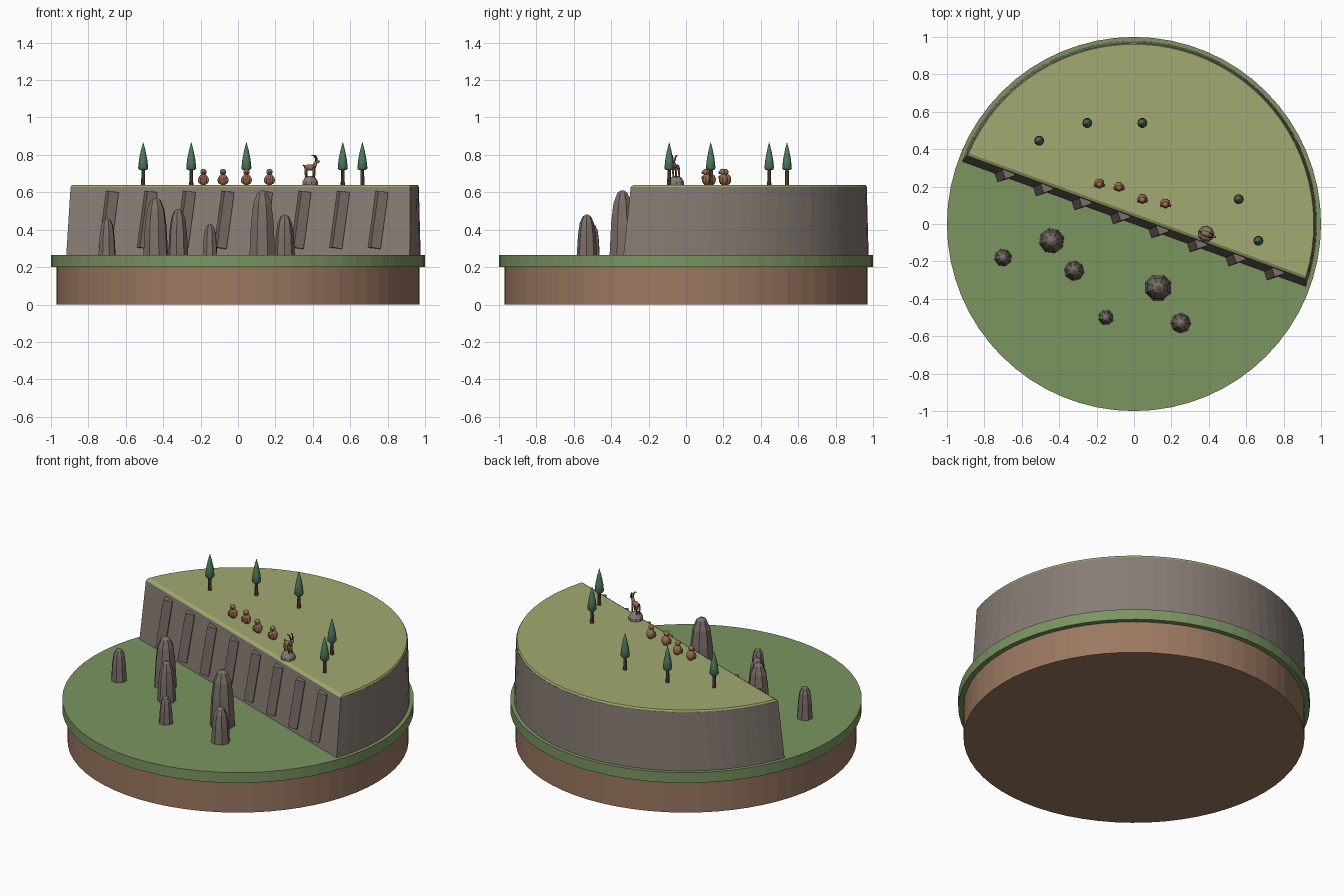
import bpy, bmesh, math
from mathutils import Vector, Matrix

if "Cube" in bpy.data.objects:
    bpy.data.objects.remove(bpy.data.objects["Cube"])

TURN = math.radians(-20)      # heading of the cliff line
GROUND, PLATEAU = 0.265, 0.64


def material(name, r, g, b):
    m = bpy.data.materials.new(name)
    m.use_nodes = True
    m.diffuse_color = (r, g, b, 1)
    m.node_tree.nodes["Principled BSDF"].inputs["Base Color"].default_value = (r, g, b, 1)
    return m


soil = material("soil brown", 0.33, 0.19, 0.12)
grass = material("valley green", 0.20, 0.30, 0.12)
meadow = material("meadow olive", 0.36, 0.40, 0.16)
rock = material("cliff grey", 0.24, 0.20, 0.175)
spire_rock = material("spire grey", 0.20, 0.16, 0.14)
bark = material("bark", 0.13, 0.08, 0.05)
needles = material("needle green", 0.08, 0.19, 0.11)
fur = material("fur brown", 0.31, 0.15, 0.08)
chest_red = material("chest pink", 0.42, 0.14, 0.10)
horn_dark = material("horn dark", 0.07, 0.045, 0.03)


def finish(name, bm, mat, smooth=False):
    bmesh.ops.recalc_face_normals(bm, faces=bm.faces)
    mesh = bpy.data.meshes.new(name)
    bm.to_mesh(mesh)
    bm.free()
    mesh.materials.append(mat)
    for p in mesh.polygons:
        p.use_smooth = smooth
    ob = bpy.data.objects.new(name, mesh)
    bpy.context.collection.objects.link(ob)
    return ob


def loft(name, loops, mat, smooth=False):
    """Skin closed loops of equal length and cap both ends."""
    bm = bmesh.new()
    rings = [[bm.verts.new(p) for p in loop] for loop in loops]
    n = len(rings[0])
    for a, b in zip(rings, rings[1:]):
        for i in range(n):
            j = (i + 1) % n
            bm.faces.new((a[i], a[j], b[j], b[i]))
    bm.faces.new(rings[0])
    bm.faces.new(rings[-1])
    return finish(name, bm, mat, smooth)


def lathe(name, profile, sides, at, mat, smooth=False, spin=0.0):
    """Round part from (radius, height) pairs."""
    loops = [[(at[0] + r * math.cos(spin + math.tau * i / sides),
               at[1] + r * math.sin(spin + math.tau * i / sides),
               at[2] + z) for i in range(sides)] for r, z in profile]
    return loft(name, loops, mat, smooth)


def ball(name, at, size, mat, turn=0.0):
    bm = bmesh.new()
    bmesh.ops.create_uvsphere(bm, u_segments=12, v_segments=8, radius=1)
    bm.transform(Matrix.Translation(at) @ Matrix.Rotation(turn, 4, "Z")
                 @ Matrix.Diagonal((*size, 1)))
    return finish(name, bm, mat, True)


def limb(name, points, radii, mat, sides=8):
    """Tapered tube through points lying roughly in one plane."""
    pts = [Vector(p) for p in points]
    loops = []
    for i, (p, r) in enumerate(zip(pts, radii)):
        d = pts[min(i + 1, len(pts) - 1)] - pts[max(i - 1, 0)]
        q = Matrix.Rotation(TURN, 3, "Z")
        side = q @ Vector((0, 1, 0))
        up = d.cross(side).normalized()
        loops.append([p + r * (math.cos(math.tau * k / sides) * side
                               + math.sin(math.tau * k / sides) * up) for k in range(sides)])
    return loft(name, loops, mat, True)


# Round base
lathe("soil_base", [(0.97, 0), (0.97, 0.2)], 64, (0, 0, 0), soil)
lathe("valley_grass", [(1, 0.2), (1, GROUND)], 64, (0, 0, 0), grass)


# Plateau: a disc segment with a straight, leaning front
def segment(radius, offset, z, steps=40):
    start = math.asin(offset / radius)
    angles = [start + (math.pi - 2 * start) * i / steps for i in range(steps + 1)]
    return [(radius * math.cos(a + TURN), radius * math.sin(a + TURN), z) for a in angles]


loft("cliff", [segment(0.977, 0.0, GROUND), segment(0.967, 0.037, 0.627)], rock)
loft("meadow_cap", [segment(0.966, 0.036, 0.627), segment(0.966, 0.04, 0.632),
                    segment(0.961, 0.053, PLATEAU)], meadow)

# Slanted ribs on the cliff face
for i in range(8):
    u = -0.74 + i * 0.219
    bm = bmesh.new()
    bmesh.ops.create_cube(bm, size=1)
    place = (Matrix.Rotation(TURN, 4, "Z") @ Matrix.Translation((u, 0.012, 0.452))
             @ Matrix.Rotation(math.radians(-6), 4, "X")
             @ Matrix.Rotation(math.radians(6), 4, "Y")
             @ Matrix.Rotation(math.radians(38), 4, "Z"))
    bm.transform(place @ Matrix.Diagonal((0.055, 0.05, 0.305, 1)))
    finish("cliff_rib", bm, spire_rock)

# Rock spires in the valley: x, y, radius, height
for x, y, r, h in [(-0.70, -0.18, 0.047, 0.195), (-0.44, -0.09, 0.068, 0.305),
                   (-0.32, -0.25, 0.054, 0.245), (0.13, -0.34, 0.074, 0.345),
                   (-0.15, -0.50, 0.041, 0.165), (0.25, -0.53, 0.054, 0.215)]:
    lathe("rock_spire", [(r, 0), (r * 0.88, h * 0.5), (r * 0.7, h * 0.8),
                         (r * 0.4, h * 0.96), (r * 0.12, h)],
          8, (x, y, GROUND), spire_rock, spin=x * 3)

# Conifers
for x, y in [(-0.507, 0.445), (-0.25, 0.54), (0.045, 0.54), (0.56, 0.132), (0.665, -0.09)]:
    lathe("tree_trunk", [(0.011, 0), (0.009, 0.09)], 8, (x, y, PLATEAU), bark)
    crown = lathe("tree_crown", [(0.018, 0.078), (0.027, 0.088), (0.022, 0.135),
                                 (0.012, 0.185), (0.001, 0.226)],
                  10, (x, y, PLATEAU), needles, True)

# Sitting furry animals
for x, y in [(-0.185, 0.217), (-0.08, 0.2), (0.045, 0.135), (0.168, 0.11)]:
    ball("sitter_body", (x, y, 0.668), (0.026, 0.025, 0.031), fur)
    ball("sitter_head", (x, y - 0.006, 0.709), (0.017, 0.016, 0.017), fur)
    ball("sitter_muzzle", (x, y - 0.02, 0.705), (0.008, 0.007, 0.007), bark)
    ball("sitter_chest", (x, y - 0.021, 0.678), (0.009, 0.006, 0.011), chest_red)
    for s in (-1, 1):
        ball("sitter_arm", (x + s * 0.021, y - 0.011, 0.665), (0.008, 0.009, 0.018), fur)

# Lookout boulder and horned goat
SPOT = Vector((0.385, -0.053, 0))
lathe("lookout_boulder", [(0.043, 0), (0.042, 0.018), (0.03, 0.038), (0.015, 0.046)],
      9, (SPOT.x, SPOT.y, PLATEAU), rock)


def goat(u, v, z):
    return SPOT + Matrix.Rotation(TURN, 3, "Z") @ Vector((u, v, z))


ball("goat_body", goat(0, 0, 0.733), (0.034, 0.016, 0.017), fur, TURN)
limb("goat_neck", [goat(0.022, 0, 0.735), goat(0.035, 0, 0.762)], [0.012, 0.008], fur)
ball("goat_head", goat(0.041, 0, 0.764), (0.015, 0.008, 0.009), fur, TURN)
limb("goat_tail", [goat(-0.03, 0, 0.738), goat(-0.04, 0, 0.746)], [0.005, 0.002], horn_dark)
for s in (-1, 1):
    for u in (-0.022, 0.022):
        limb("goat_leg", [goat(u, s * 0.009, 0.73), goat(u, s * 0.009, 0.675)],
             [0.006, 0.004], fur)
    limb("goat_horn", [goat(0.036, s * 0.005, 0.768), goat(0.034, s * 0.008, 0.785),
                       goat(0.025, s * 0.011, 0.797), goat(0.012, s * 0.013, 0.799)],
         [0.005, 0.0045, 0.0035, 0.0015], horn_dark)
